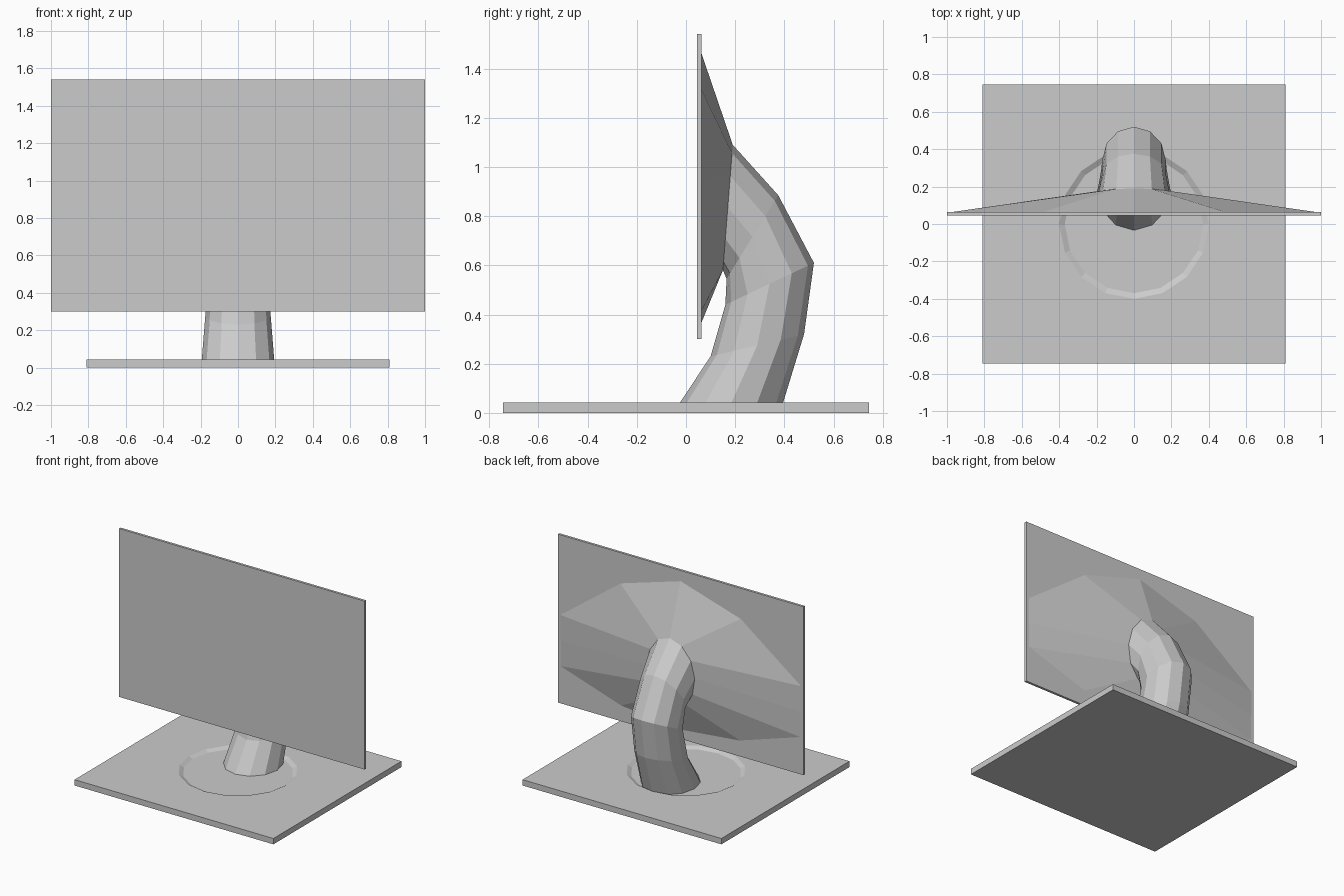
import bpy, bmesh
from math import sin, cos, pi

if "Cube" in bpy.data.objects:
    bpy.data.objects.remove(bpy.data.objects["Cube"])

N = 12


def box(name, lo, hi):
    bpy.ops.mesh.primitive_cube_add(size=1, location=[(a + b) / 2 for a, b in zip(lo, hi)])
    ob = bpy.context.object
    ob.name = name
    ob.scale = [b - a for a, b in zip(lo, hi)]
    bpy.ops.object.transform_apply(location=True, scale=True)
    return ob


def section(back, front, half_width):
    """Twelve-sided ellipse spanning two (y, z) points in the side profile."""
    pts = []
    for i in range(N):
        a = 2 * pi * i / N
        t = (1 + cos(a)) / 2
        pts.append((half_width * sin(a),
                    front[0] + (back[0] - front[0]) * t,
                    front[1] + (back[1] - front[1]) * t))
    return pts


def loft(name, rings):
    bm = bmesh.new()
    loops = [[bm.verts.new(p) for p in r] for r in rings]
    for a, b in zip(loops, loops[1:]):
        for i in range(N):
            j = (i + 1) % N
            bm.faces.new((a[i], a[j], b[j], b[i]))
    bm.faces.new(loops[0])
    bm.faces.new(loops[-1])
    bmesh.ops.recalc_face_normals(bm, faces=bm.faces[:])
    mesh = bpy.data.meshes.new(name)
    bm.to_mesh(mesh)
    bm.free()
    ob = bpy.data.objects.new(name, mesh)
    bpy.context.collection.objects.link(ob)
    return ob


# base plate with a shallow round recess
base = box("base_plate", (-0.81, -0.745, 0), (0.81, 0.745, 0.043))
bpy.ops.mesh.primitive_cone_add(vertices=16, radius1=0.37, radius2=0.45, depth=0.04,
                                location=(0, 0, 0.048))
cutter = bpy.context.object
cutter.name = "recess_cutter"
cutter.hide_render = True
mod = base.modifiers.new("recess", 'BOOLEAN')
mod.object = cutter
mod.operation = 'DIFFERENCE'
mod.solver = 'EXACT'
bpy.context.view_layer.objects.active = base
bpy.ops.object.modifier_apply(modifier=mod.name)
bpy.data.objects.remove(cutter)

# flat screen panel
box("screen_panel", (-1, 0.045, 0.30), (1, 0.063, 1.54))

# tapered back shell flowing into the mount ring
half = [(0, 1.47), (0.5, 1.32), (1, 0.95), (1, 0.76), (1, 0.57), (0.5, 0.41), (0, 0.36)]
outline = half + [(-x, z) for x, z in half[-2:0:-1]]
mount = section((0.19, 1.09), (0.15, 0.58), 0.19)
loft("screen_back", [[(x, 0.06, z) for x, z in outline], mount])

# curved neck from mount down to base
loft("neck", [
    mount,
    section((0.375, 0.885), (0.165, 0.545), 0.17),
    section((0.52, 0.61), (0.16, 0.44), 0.17),
    section((0.48, 0.32), (0.10, 0.23), 0.175),
    section((0.39, 0.026), (-0.035, 0.026), 0.195),
])
